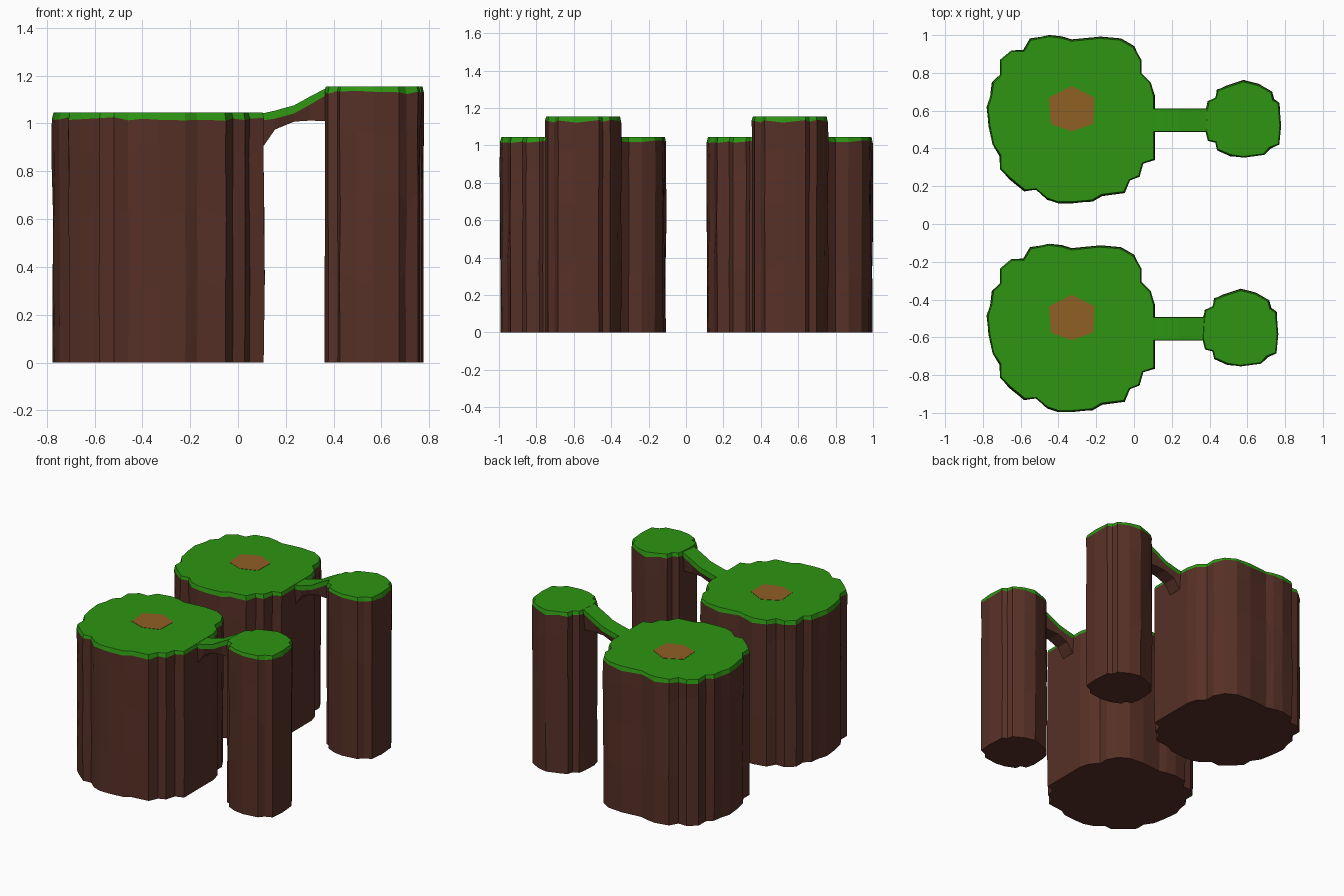
import bpy, bmesh, random
from mathutils import Vector

cube = bpy.data.objects.get("Cube")
if cube:
    bpy.data.objects.remove(cube)


def material(name, rgb):
    m = bpy.data.materials.new(name)
    m.use_nodes = True
    m.diffuse_color = (*rgb, 1)
    m.node_tree.nodes["Principled BSDF"].inputs["Base Color"].default_value = (*rgb, 1)
    return m


BARK = material("brown rock", (0.095, 0.030, 0.020))
GRASS = material("green grass", (0.026, 0.30, 0.006))
DIRT = material("tan dirt", (0.28, 0.115, 0.018))


def finish(name, bm, mats):
    bmesh.ops.recalc_face_normals(bm, faces=bm.faces)
    mesh = bpy.data.meshes.new(name)
    bm.to_mesh(mesh)
    bm.free()
    for m in mats:
        mesh.materials.append(m)
    ob = bpy.data.objects.new(name, mesh)
    bpy.context.collection.objects.link(ob)
    return ob


# Craggy plateau outlines, counterclockwise
BIG = [(.11, .34), (.11, .68), (.09, .75), (.04, .80), (.04, .87), (0, .94), (-.07, .98),
       (-.18, .99), (-.33, .975), (-.38, .99), (-.45, 1), (-.55, .98), (-.585, .92),
       (-.65, .92), (-.71, .87), (-.71, .79), (-.75, .75), (-.76, .68), (-.78, .62),
       (-.77, .52), (-.75, .42), (-.71, .36), (-.71, .29), (-.66, .24), (-.58, .175),
       (-.52, .18), (-.46, .13), (-.40, .11), (-.33, .11), (-.22, .12), (-.17, .15),
       (-.05, .165), (-.02, .23), (.03, .25), (.05, .32)]
SMALL = [(.77, .42), (.78, .52), (.77, .64), (.74, .66), (.73, .70), (.66, .74), (.58, .76),
         (.49, .73), (.44, .71), (.43, .67), (.39, .65), (.38, .60), (.375, .5), (.39, .44),
         (.43, .43), (.44, .39), (.51, .36), (.58, .35), (.69, .365), (.72, .40)]


def pillar(name, outline, height, shift, seed):
    """Rock column with rough walls and a ragged grass lip."""
    rng = random.Random(seed)
    pts = [Vector((x, y, 0)) for x, y in outline]
    mid = sum(pts, Vector()) / len(pts)
    lip = [height - rng.uniform(.018, .034) for _ in pts]
    bm = bmesh.new()
    rings = []
    for level in (0, .3, .6, .85, "lip", "top"):
        ring = []
        for p, edge in zip(pts, lip):
            out = (p - mid).normalized()
            if level == "top":
                q, z = p - out * .008, height
            elif level == "lip":
                q, z = p - out * .001, edge
            else:
                q = p + out * (rng.uniform(-.006, .003) if level else -.003)
                z = level * height + (rng.uniform(-.04, .04) if level else 0)
            ring.append(bm.verts.new((q.x + shift[0], q.y + shift[1], z)))
        rings.append(ring)
    n = len(pts)
    for k in range(len(rings) - 1):
        a, b = rings[k], rings[k + 1]
        for i in range(n):
            j = (i + 1) % n
            f = bm.faces.new((a[i], a[j], b[j], b[i]))
            f.material_index = int(k == len(rings) - 2)
    bm.faces.new(rings[0][::-1])
    bm.faces.new(rings[-1]).material_index = 1
    return finish(name, bm, [BARK, GRASS])


def bridge(name, shift):
    """Arched link: rock underside with a grass deck on top."""
    # x, underside, grass edge, deck
    sections = [(.07, .88, 1.012, 1.04), (.11, .91, 1.014, 1.044), (.155, .975, 1.02, 1.054),
                (.235, 1.008, 1.042, 1.076), (.30, 1.012, 1.078, 1.112),
                (.38, 1.01, 1.125, 1.154), (.43, 1.01, 1.125, 1.154)]
    bm = bmesh.new()
    loops = []
    for x, low, edge, deck in sections:
        prof = [(.50, low), (.60, low), (.612, edge), (.61, deck), (.49, deck), (.488, edge)]
        loops.append([bm.verts.new((x + shift[0], y + shift[1], z)) for y, z in prof])
    for a, b in zip(loops, loops[1:]):
        for i in range(6):
            j = (i + 1) % 6
            f = bm.faces.new((a[i], a[j], b[j], b[i]))
            f.material_index = int(i in (2, 3, 4))
    bm.faces.new(loops[0])
    bm.faces.new(loops[-1])
    return finish(name, bm, [BARK, GRASS])


def dirt_patch(name, shift):
    """Thin six-sided bare spot lying on the grass."""
    hexagon = [(-.33, .73), (-.45, .67), (-.44, .53), (-.33, .49), (-.215, .53), (-.21, .67)]
    bm = bmesh.new()
    base = bm.faces.new([bm.verts.new((x + shift[0], y + shift[1], 1.042)) for x, y in hexagon])
    ext = bmesh.ops.extrude_face_region(bm, geom=[base])
    top = [v for v in ext["geom"] if isinstance(v, bmesh.types.BMVert)]
    bmesh.ops.translate(bm, verts=top, vec=(0, 0, .005))
    return finish(name, bm, [DIRT])


# Two matching islands, back and front
for side, dy, dx in (("back", 0, 0), ("front", -1.105, -.015)):
    pillar(side + "_large_pillar", BIG, 1.045, (0, dy), 3)
    pillar(side + "_small_pillar", SMALL, 1.155, (dx, dy), 8)
    bridge(side + "_bridge", (0, dy))
    dirt_patch(side + "_dirt_patch", (0, dy))
